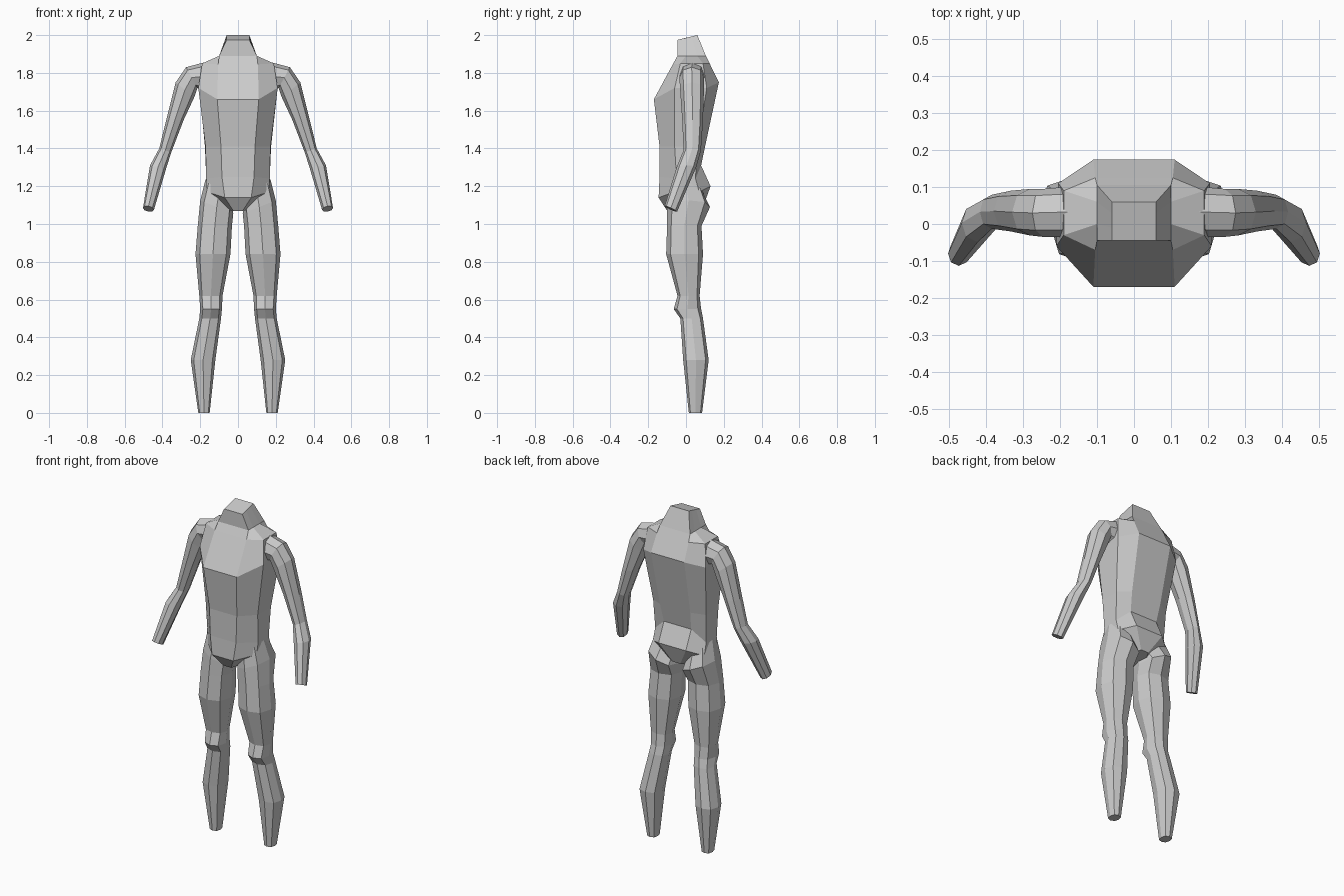
import bpy, bmesh, math


def loft(name, rings, mirror=False):
    """Skin a stack of equal-length point rings and cap both ends."""
    bm = bmesh.new()
    loops = [[bm.verts.new(p) for p in ring] for ring in rings]
    n = len(loops[0])
    for a, b in zip(loops, loops[1:]):
        for i in range(n):
            j = (i + 1) % n
            bm.faces.new((a[i], a[j], b[j], b[i]))
    bm.faces.new(loops[0])
    bm.faces.new(loops[-1])
    bmesh.ops.recalc_face_normals(bm, faces=bm.faces[:])
    mesh = bpy.data.meshes.new(name)
    bm.to_mesh(mesh)
    bm.free()
    ob = bpy.data.objects.new(name, mesh)
    bpy.context.collection.objects.link(ob)
    if mirror:
        ob.modifiers.new("Mirror", 'MIRROR')
    return ob


def octagon(diag):
    """Unit octagon with points on the axes; diag sets how boxy it is."""
    return [(1, 0), (diag, diag), (0, 1), (-diag, diag),
            (-1, 0), (-diag, -diag), (0, -1), (diag, -diag)]


# Torso and neck: half rings of front, side front, side back, back points
torso = [
    [(.06, -.045, 1.975), (.06, -.01, 1.983), (.06, .03, 1.993), (.06, .06, 2.0)],
    [(.10, -.045, 1.89), (.10, 0, 1.89), (.10, .06, 1.89), (.10, .105, 1.89)],
    [(.105, -.07, 1.845), (.19, -.03, 1.85), (.19, .09, 1.85), (.105, .125, 1.85)],
    [(.11, -.17, 1.66), (.21, -.06, 1.72), (.205, .11, 1.72), (.11, .174, 1.75)],
    [(.09, -.14, 1.41), (.172, -.06, 1.41), (.175, .06, 1.41), (.10, .103, 1.42)],
    [(.085, -.14, 1.25), (.168, -.05, 1.24), (.168, .05, 1.24), (.09, .08, 1.31)],
    [(.07, -.145, 1.14), (.165, -.06, 1.17), (.17, .07, 1.17), (.09, .13, 1.20)],
    [(.025, -.10, 1.07), (.05, -.05, 1.075), (.05, .04, 1.075), (.025, .09, 1.09)],
]
loft("torso", [h + [(-x, y, z) for x, y, z in reversed(h)] for h in torso])

# Legs: x range, y range, height, sideways tilt of each ring
leg = [
    (.03, .172, -.09, .085, 1.165, 1.0),
    (.025, .20, -.10, .127, 1.09, .4),
    (.032, .213, -.10, .082, .99, 0),
    (.04, .225, -.105, .09, .84, 0),
    (.082, .205, -.045, .072, .62, 0),
    (.085, .20, -.065, .08, .55, 0),
    (.09, .205, -.03, .09, .50, 0),
    (.12, .25, -.015, .12, .28, 0),
    (.15, .21, .015, .085, 0, 0),
]
rings = []
for x0, x1, y0, y1, z, tilt in leg:
    cx, cy, rx, ry = (x0 + x1) / 2, (y0 + y1) / 2, (x1 - x0) / 2, (y1 - y0) / 2
    rings.append([(cx + u * rx, cy + v * ry, z + u * rx * tilt)
                  for u, v in octagon(.76)])
loft("legs", rings, mirror=True)

# Arms: outer edge (x, z), inner edge (x, z), centre y, half depth
arm = [
    (.14, 1.865, .16, 1.72, .035, .06),
    (.20, 1.85, .20, 1.71, .032, .067),
    (.275, 1.83, .215, 1.72, .03, .065),
    (.33, 1.75, .232, 1.67, .032, .063),
    (.38, 1.55, .288, 1.55, .035, .055),
    (.417, 1.40, .353, 1.38, .033, .046),
    (.466, 1.31, .38, 1.295, .003, .052),
    (.503, 1.085, .445, 1.075, -.08, .033),
]
rings = []
for xo, zo, xi, zi, y, d in arm:
    cx, cz, hx, hz = (xo + xi) / 2, (zo + zi) / 2, (xo - xi) / 2, (zo - zi) / 2
    slope = .45 if y < -.05 else 0
    rings.append([(cx + u * hx, y + v * d, cz + u * hz - v * d * slope)
                  for u, v in octagon(.72)])
loft("arms", rings, mirror=True)
